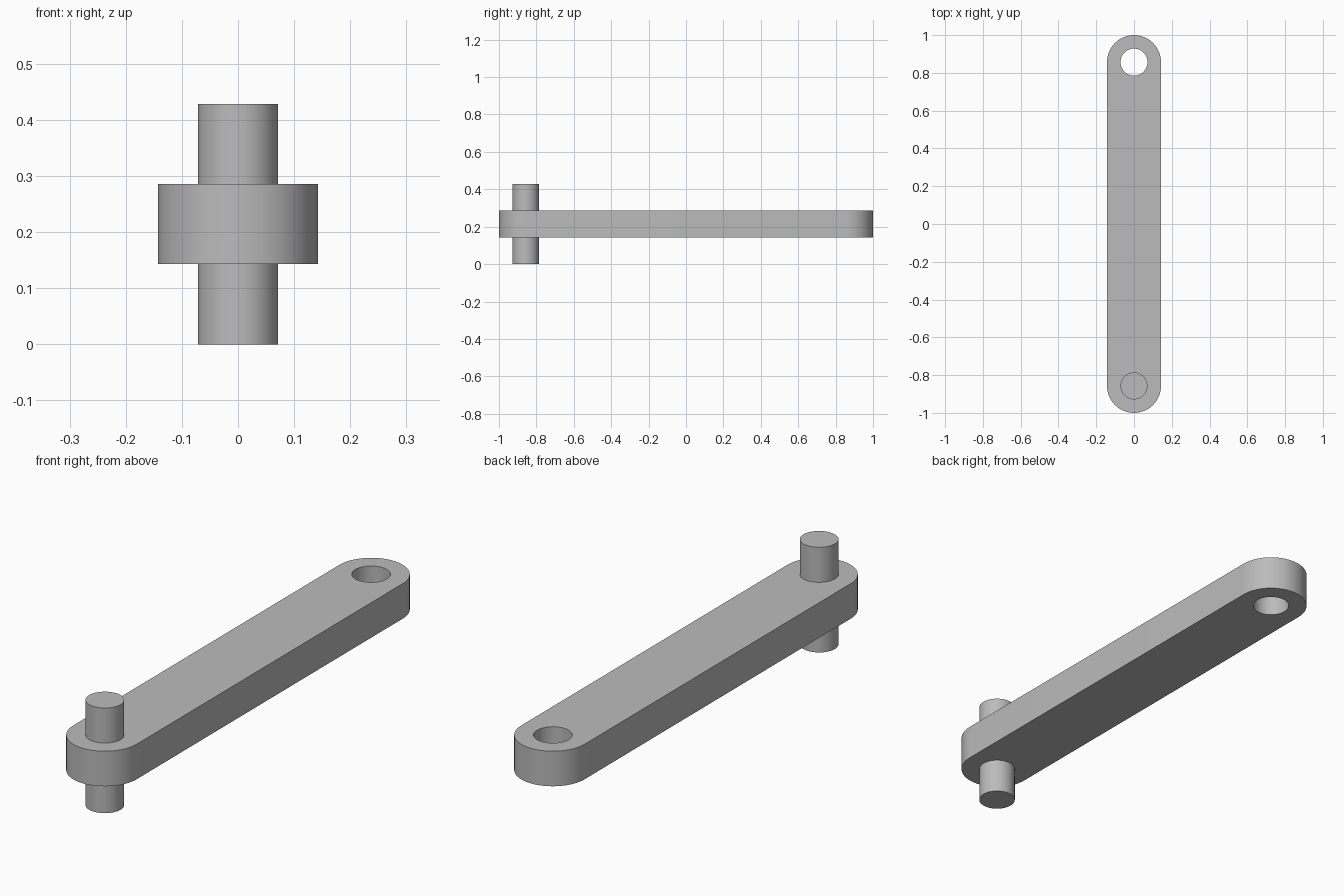
import bpy, bmesh
from math import pi, cos, sin, radians

cube = bpy.data.objects.get("Cube")
if cube:
    bpy.data.objects.remove(cube, do_unlink=True)

UNIT = 1 / 7            # bar thickness and end radius
REACH = 1 - UNIT        # distance from centre to each pivot
SEGMENTS = 64

grey = bpy.data.materials.new("plain grey")
grey.use_nodes = True
colour = (0.5, 0.5, 0.5, 1)
grey.diffuse_color = colour
grey.node_tree.nodes["Principled BSDF"].inputs["Base Color"].default_value = colour


def arc(y, radius, start, sweep, steps):
    return [(radius * cos(start + sweep * i / steps),
             y + radius * sin(start + sweep * i / steps)) for i in range(steps)]


def prism(name, outline, bottom, top):
    """Extrude a closed outline between two heights."""
    bm = bmesh.new()
    base = bm.faces.new([bm.verts.new((x, y, bottom)) for x, y in outline])
    lid = bmesh.ops.extrude_face_region(bm, geom=[base], use_keep_orig=True)["geom"]
    bmesh.ops.translate(bm, vec=(0, 0, top - bottom),
                        verts=[g for g in lid if isinstance(g, bmesh.types.BMVert)])
    bmesh.ops.recalc_face_normals(bm, faces=bm.faces)
    mesh = bpy.data.meshes.new(name)
    bm.to_mesh(mesh)
    bm.free()
    mesh.materials.append(grey)
    obj = bpy.data.objects.new(name, mesh)
    bpy.context.collection.objects.link(obj)
    return obj


def activate(obj):
    bpy.ops.object.select_all(action='DESELECT')
    obj.select_set(True)
    bpy.context.view_layer.objects.active = obj


# Bar with rounded ends
half = SEGMENTS // 2
outline = (arc(REACH, UNIT, 0, pi, half) + [(-UNIT, REACH)]
           + arc(-REACH, UNIT, pi, pi, half) + [(UNIT, -REACH)])
bar = prism("link_bar", outline, UNIT, 2 * UNIT)

# Hole through the back end
cutter = prism("hole_cutter", arc(REACH, UNIT / 2, 0, 2 * pi, SEGMENTS), 0, 3 * UNIT)
cutter.hide_render = True
cut = bar.modifiers.new("pivot_hole", 'BOOLEAN')
cut.operation = 'DIFFERENCE'
cut.solver = 'EXACT'
cut.object = cutter
activate(bar)
bpy.ops.object.modifier_apply(modifier=cut.name)
bpy.data.objects.remove(cutter, do_unlink=True)

# Pin through the front end
pin = prism("pivot_pin", arc(-REACH, UNIT / 2, 0, 2 * pi, SEGMENTS), 0, 3 * UNIT)

for part in (bar, pin):
    activate(part)
    bpy.ops.object.shade_smooth_by_angle(angle=radians(30))
